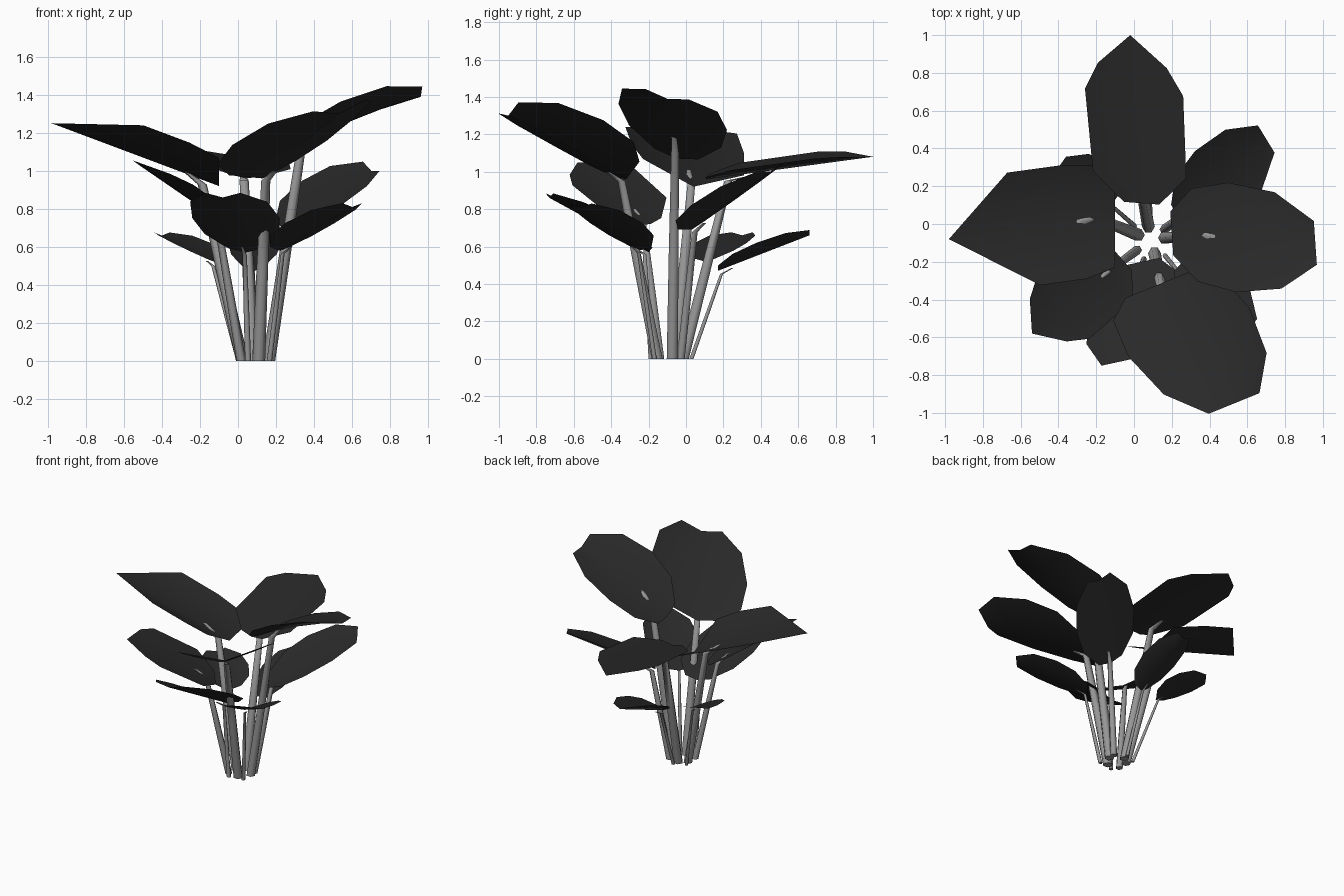
import bpy, bmesh, math
from mathutils import Vector

cube = bpy.data.objects.get("Cube")
if cube:
    bpy.data.objects.remove(cube, do_unlink=True)


def make_material(name, value):
    material = bpy.data.materials.new(name)
    material.use_nodes = True
    colour = (value, value, value, 1)
    material.diffuse_color = colour
    material.node_tree.nodes["Principled BSDF"].inputs["Base Color"].default_value = colour
    return material


leaf_material = make_material("dark charcoal leaf", 0.022)
stem_material = make_material("grey stem", 0.31)

CENTRE = Vector((0.09, -0.085, 0))
UP = Vector((0, 0, 1))

# Leaf outlines: position along the midrib, relative half width
POINTED = [(0, 0.87), (0.25, 1), (0.55, 1), (1, 0)]
SPEAR = [(0, 0.36), (0.17, 0.95), (0.66, 1), (0.82, 0.7), (1, 0)]
BROAD = [(0, 0.4), (0.16, 0.85), (0.42, 1), (0.74, 0.88), (1, 0.4)]
ROUND = [(0, 0.55), (0.12, 0.9), (0.4, 1), (0.75, 0.85), (1, 0.42)]


def finish(mesh_data, name, material):
    mesh = bpy.data.meshes.new(name)
    mesh_data.to_mesh(mesh)
    mesh_data.free()
    mesh.materials.append(material)
    obj = bpy.data.objects.new(name, mesh)
    bpy.context.collection.objects.link(obj)
    return obj


def smooth(obj, angle):
    bpy.ops.object.select_all(action="DESELECT")
    obj.select_set(True)
    bpy.context.view_layer.objects.active = obj
    bpy.ops.object.shade_smooth_by_angle(angle=math.radians(angle))


def build_leaf(name, base, tip, side, outline, fold, skew, bend):
    """Two strips of faces raised on either side of a low midrib."""
    axis = tip - base
    bm = bmesh.new()
    rows = []
    for along, width in outline:
        arch = 4 * along * (1 - along)
        row = []
        for s in (-1, 0, 1):
            u = along + s * skew * arch
            lift = UP * (fold * abs(s) * width + bend * arch)
            row.append(bm.verts.new(base + axis * u + side * (s * width) + lift))
        rows.append(row)
    for lower, upper in zip(rows, rows[1:]):
        for k in (0, 1):
            bm.faces.new((lower[k], lower[k + 1], upper[k + 1], upper[k]))
    bmesh.ops.remove_doubles(bm, verts=bm.verts, dist=0.001)
    bmesh.ops.recalc_face_normals(bm, faces=bm.faces)
    if sum(f.normal.z for f in bm.faces) < 0:
        bmesh.ops.reverse_faces(bm, faces=bm.faces)
    smooth(finish(bm, name, leaf_material), 60)


def build_stem(name, base, tip, radius, reach, poke):
    """Tapered six sided stalk whose end bends along the leaf."""
    outward = base.lerp(tip, 0.1) - CENTRE
    outward.z = 0
    foot = CENTRE + outward.normalized() * (0.14 - radius * 2)
    neck = base.lerp(tip, reach) - UP * 0.025
    end = base.lerp(tip, reach + 0.12) + UP * poke
    path = [(foot, 1), (foot.lerp(neck, 0.5), 0.9), (neck, 0.7), (end, 0.4)]
    bm = bmesh.new()
    rings = []
    for point, scale in path:
        ring = []
        for k in range(6):
            a = math.tau * k / 6
            offset = Vector((math.cos(a), math.sin(a), 0)) * radius * scale
            ring.append(bm.verts.new(point + offset))
        rings.append(ring)
    for lower, upper in zip(rings, rings[1:]):
        for k in range(6):
            n = (k + 1) % 6
            bm.faces.new((lower[k], lower[n], upper[n], upper[k]))
    bm.faces.new(rings[0][::-1])
    bm.faces.new(rings[-1])
    smooth(finish(bm, name, stem_material), 65)


def plant_leaf(name, base, tip, side, outline, fold, skew=0, bend=0,
               radius=0.034, reach=0.04, poke=-0.015):
    base, tip, side = Vector(base), Vector(tip), Vector(side)
    build_leaf(name + "_leaf", base, tip, side, outline, fold, skew, bend)
    build_stem(name + "_stem", base, tip, radius, reach, poke)


# Tall leaves
plant_leaf("upper_right", (-0.1, 0.04, 0.92), (-0.98, -0.08, 1.25),
           (0, 0.31, -0.05), POINTED, 0.12, skew=0.1, reach=0.1, poke=0.02)
plant_leaf("upper_left", (0.2, -0.05, 1.07), (0.96, -0.1, 1.39),
           (-0.02, 0.29, -0.07), BROAD, 0.06, bend=0.03, reach=0.17, poke=0.045)
plant_leaf("upper_front", (0.13, -0.32, 0.96), (0.53, -0.95, 1.3),
           (0.32, 0.13, 0.07), ROUND, 0.1, bend=0.01)
plant_leaf("upper_back", (0.04, 0.11, 0.96), (-0.02, 1, 1.08),
           (0.26, -0.02, -0.02), SPEAR, 0.05, reach=0.13)

# Middle leaves
plant_leaf("middle_front_right", (-0.06, -0.19, 0.72), (-0.54, -0.58, 1.05),
           (-0.14, 0.16, 0.05), SPEAR, 0.04, radius=0.025, reach=0.1, poke=0.01)
plant_leaf("middle_back_left", (0.24, 0.03, 0.69), (0.7, 0.45, 1),
           (-0.11, 0.18, 0.06), BROAD, 0.06, radius=0.025)
plant_leaf("middle_front", (0.04, -0.2, 0.57), (-0.08, -0.73, 0.86),
           (0.23, 0.05, 0), BROAD, 0.06, radius=0.016)

# Low leaves
plant_leaf("low_front_left", (0.22, -0.24, 0.58), (0.6, -0.56, 0.81),
           (0.13, 0.14, 0), BROAD, 0.05, radius=0.014)
plant_leaf("low_back_right", (-0.12, 0.1, 0.52), (-0.4, 0.3, 0.66),
           (0.1, 0.14, 0), BROAD, 0.04, radius=0.013)
plant_leaf("low_back", (0.08, 0.17, 0.47), (0.1, 0.66, 0.66),
           (0.14, 0, 0), BROAD, 0.07, radius=0.013)
